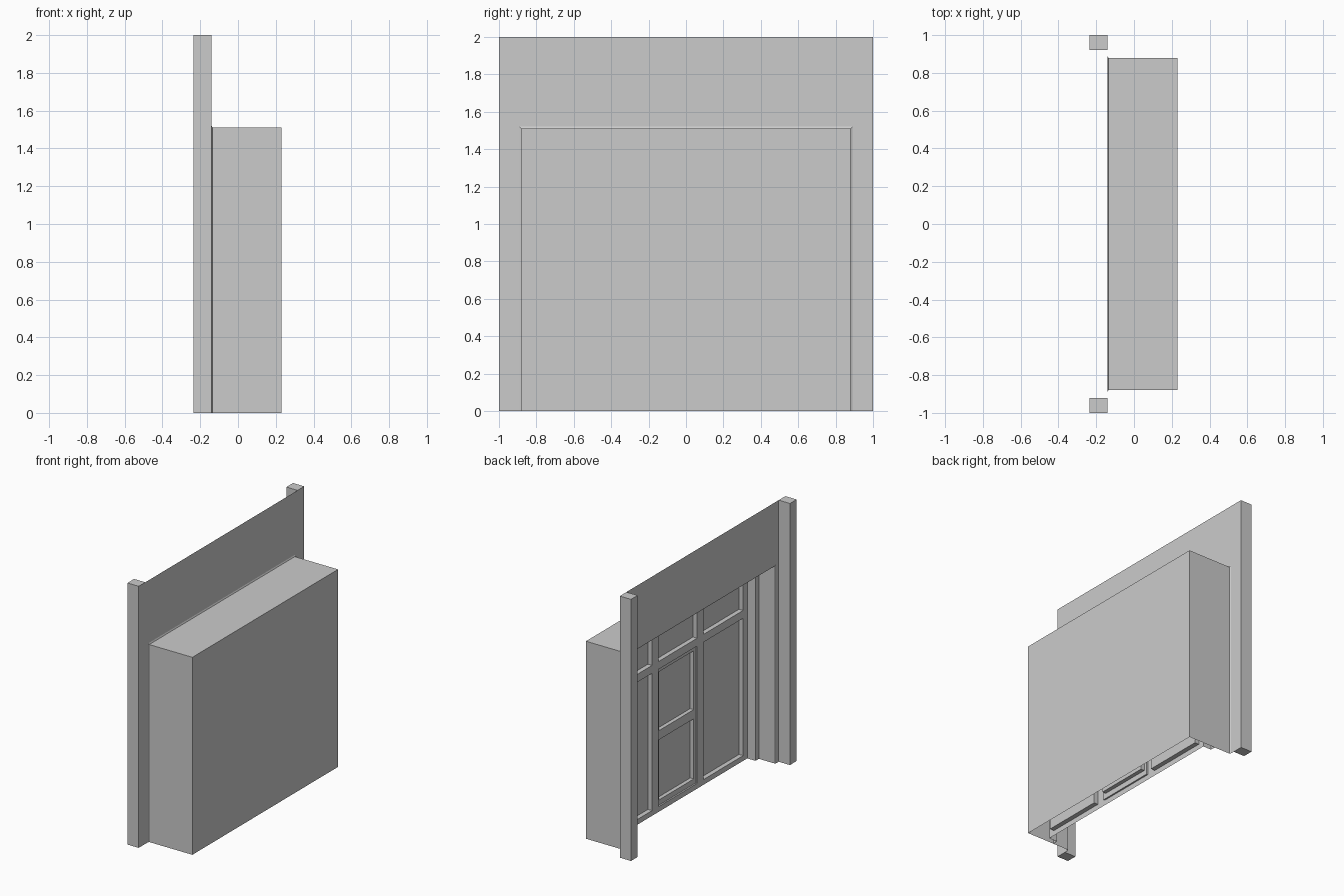
import bpy, bmesh

cube = bpy.data.objects.get("Cube")
if cube:
    bpy.data.objects.remove(cube, do_unlink=True)

# One plain grey for the whole model
grey = bpy.data.materials.new("plain_grey")
grey.use_nodes = True
colour = (0.6, 0.6, 0.6, 1)
grey.diffuse_color = colour
grey.node_tree.nodes["Principled BSDF"].inputs["Base Color"].default_value = colour


def finish(name, bm):
    bmesh.ops.remove_doubles(bm, verts=bm.verts, dist=0.0001)
    mesh = bpy.data.meshes.new(name)
    bm.to_mesh(mesh)
    bm.free()
    mesh.materials.append(grey)
    obj = bpy.data.objects.new(name, mesh)
    bpy.context.collection.objects.link(obj)
    return obj


def quad(bm, points):
    return bm.faces.new([bm.verts.new(p) for p in points])


def box(name, low, high):
    bm = bmesh.new()
    bmesh.ops.create_cube(bm, size=1)
    for v in bm.verts:
        v.co = [(a + b) / 2 + c * (b - a) for a, b, c in zip(low, high, v.co)]
    return finish(name, bm)


def arch(x, half, top):
    """Square arch outline standing on the ground."""
    return [(x, -half, 0), (x, -half, top), (x, half, top), (x, half, 0)]


def loft(name, outlines, close_end=False):
    """Skin a row of arch outlines, optionally with an end wall."""
    bm = bmesh.new()
    for a, b in zip(outlines, outlines[1:]):
        for i in range(3):
            quad(bm, (a[i], b[i], b[i + 1], a[i + 1]))
    if close_end:
        quad(bm, outlines[-1])
    return finish(name, bm)


def panelled(name, x, ys, zs, panes, depth, openings=(), opening_depth=0):
    """Flat grid facing -x with recessed panes and open recesses."""
    bm = bmesh.new()
    for i, (y0, y1) in enumerate(zip(ys, ys[1:])):
        for j, (z0, z1) in enumerate(zip(zs, zs[1:])):
            corners = [(y0, z0), (y0, z1), (y1, z1), (y1, z0)]
            recessed = (i, j) in panes
            opened = (i, j) in openings
            back = x + (depth if recessed else opening_depth if opened else 0)
            if not opened:
                quad(bm, [(back, y, z) for y, z in corners])
            if recessed or opened:
                for k in range(4):
                    p, q = corners[k - 1], corners[k]
                    quad(bm, [(x, *p), (x, *q), (back, *q), (back, *p)])
    return finish(name, bm)


WALL_X, GLASS_X = -0.14, 0.07

# Corner posts
for side, s in (("left", 1), ("right", -1)):
    y0, y1 = sorted((s * 0.92, s))
    box(side + "_post", (-0.235, y0, 0), (WALL_X, y1, 2))

# Thin wall above and beside the opening
loft("fascia_wall", [arch(WALL_X, 0.89, 1.52), arch(WALL_X, 0.93, 2)])

# Room shell, open underneath, with its small front flange
loft("room_shell", [arch(WALL_X, 0.89, 1.52), arch(-0.135, 0.88, 1.51),
                    arch(0.23, 0.88, 1.51)], close_end=True)

# Stepped surround inside the opening
loft("shopfront_surround", [arch(0, 0.88, 1.51), arch(0, 0.84, 1.48),
                            arch(GLASS_X, 0.84, 1.48)])

# Window front: two tall panes, three transom panes and a door opening
panelled("window_front", GLASS_X,
         [-0.84, -0.79, -0.31, -0.235, 0.235, 0.31, 0.79, 0.84],
         [0, 0.04, 1.09, 1.15, 1.45, 1.48],
         {(1, 1), (5, 1), (1, 3), (3, 3), (5, 3)}, 0.035,
         {(3, 1)}, 0.012)

# Door with an upper and a lower pane
panelled("door", GLASS_X + 0.012, [-0.235, -0.21, 0.21, 0.235],
         [0.04, 0.08, 0.54, 0.61, 1.06, 1.09], {(1, 1), (1, 3)}, 0.03)
